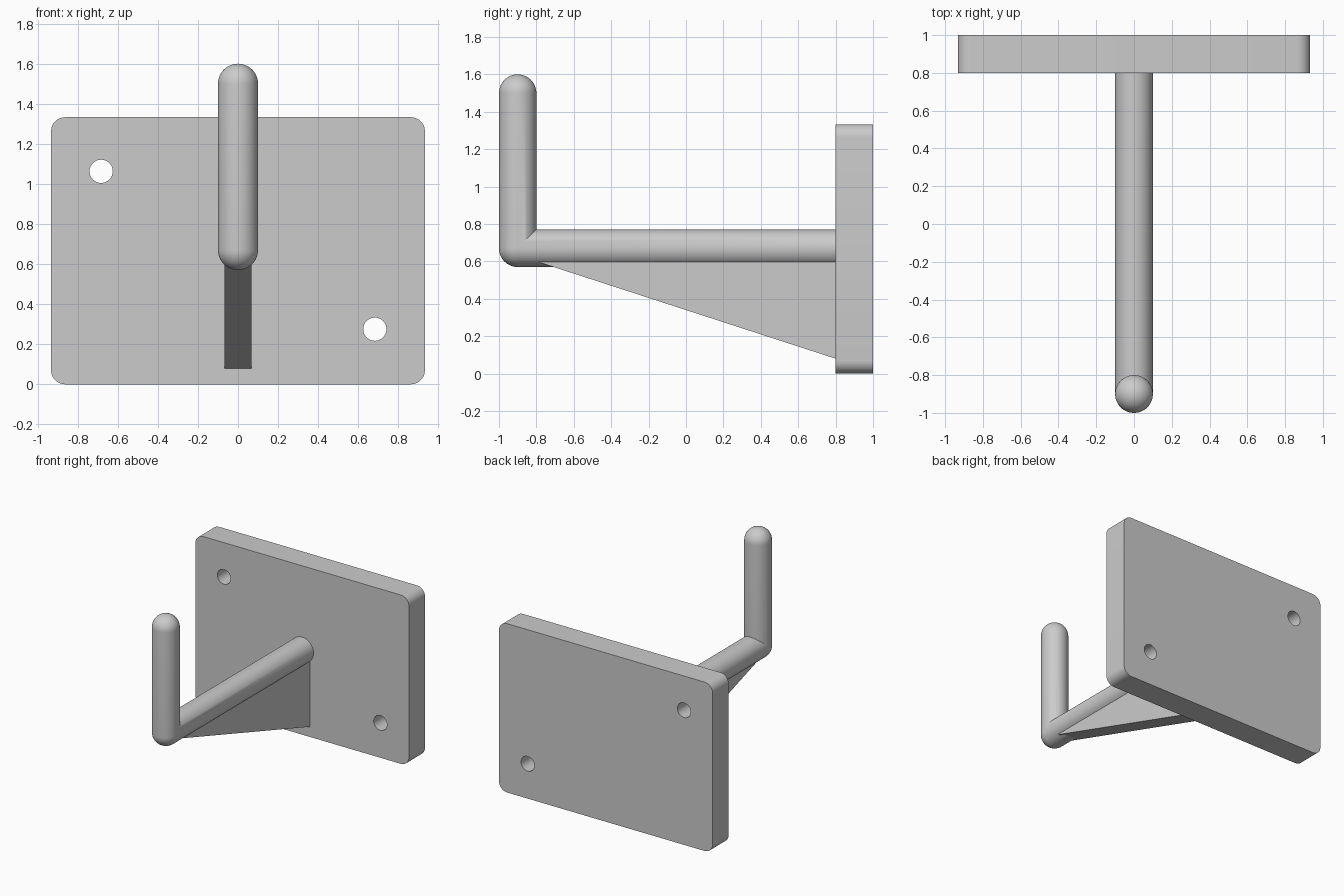
import bpy, bmesh
from math import sin, cos, pi
from mathutils import Vector

if "Cube" in bpy.data.objects:
    bpy.data.objects.remove(bpy.data.objects["Cube"])


def finish(name, bm, smooth=True):
    bmesh.ops.remove_doubles(bm, verts=bm.verts, dist=1e-5)
    bmesh.ops.recalc_face_normals(bm, faces=bm.faces)
    mesh = bpy.data.meshes.new(name)
    bm.to_mesh(mesh)
    bm.free()
    obj = bpy.data.objects.new(name, mesh)
    bpy.context.collection.objects.link(obj)
    bpy.ops.object.select_all(action='DESELECT')
    obj.select_set(True)
    bpy.context.view_layer.objects.active = obj
    if smooth:
        bpy.ops.object.shade_smooth_by_angle(angle=pi / 6)
    return obj


def prism(name, profile, direction, smooth=True):
    """Extrude a flat outline of 3D points along a direction."""
    bm = bmesh.new()
    face = bm.faces.new([bm.verts.new(p) for p in profile])
    new = bmesh.ops.extrude_face_region(bm, geom=[face], use_keep_orig=True)["geom"]
    bmesh.ops.translate(bm, vec=Vector(direction),
                        verts=[g for g in new if isinstance(g, bmesh.types.BMVert)])
    return finish(name, bm, smooth)


def circle(x, y, z, r, n):
    return [(x + r * cos(2 * pi * i / n), y, z + r * sin(2 * pi * i / n)) for i in range(n)]


# Wall plate with rounded corners
W, H, R, STEPS = 0.933, 1.333, 0.07, 8
corners = [(W - R, H - R), (R - W, H - R), (R - W, R), (W - R, R)]
outline = []
for k, (cx, cz) in enumerate(corners):
    for i in range(STEPS + 1):
        a = (k + i / STEPS) * pi / 2
        outline.append((cx + R * cos(a), 0.8, cz + R * sin(a)))
plate = prism("wall_plate", outline, (0, 0.2, 0))

# Two diagonal screw holes
for x, z in [(-0.683, 1.063), (0.683, 0.275)]:
    cutter = prism("hole_cutter", circle(x, 0.7, z, 0.058, 40), (0, 0.4, 0))
    cutter.hide_render = True
    bpy.context.view_layer.objects.active = plate
    mod = plate.modifiers.new("screw_hole", 'BOOLEAN')
    mod.object, mod.operation, mod.solver = cutter, 'DIFFERENCE', 'EXACT'
    bpy.ops.object.modifier_apply(modifier=mod.name)
    bpy.data.objects.remove(cutter)
bpy.ops.object.select_all(action='DESELECT')
plate.select_set(True)
bpy.ops.object.shade_smooth_by_angle(angle=pi / 6)

# Hook rod: straight arm, elbow (ball outside, mitre inside), upright, dome
N, r, ey, ez, top = 48, 0.1, -0.9, 0.67, 1.5
angles = [2 * pi * i / N for i in range(N)]
rings = [[(r * cos(t), 0.8, ez - r * sin(t)) for t in angles]]
for k in range(13):
    phi = k / 12 * pi / 2
    ring = []
    for t in angles:
        s = r * sin(t)
        if s >= 0:
            ring.append((r * cos(t), ey - s * sin(phi), ez - s * cos(phi)))
        else:
            ring.append((r * cos(t), ey - s, ez - s))
    rings.append(ring)
for k in range(13):
    a = k / 12 * pi / 2
    rr = r * cos(a)
    rings.append([(rr * cos(t), ey - rr * sin(t), top + r * sin(a)) for t in angles])

bm = bmesh.new()
loops = [[bm.verts.new(p) for p in ring] for ring in rings]
bm.faces.new(loops[0])
for a, b in zip(loops, loops[1:]):
    for i in range(N):
        j = (i + 1) % N
        bm.faces.new((a[i], a[j], b[j], b[i]))
finish("hook_rod", bm)

# Triangular support rib under the arm
prism("support_rib", [(-0.067, 0.8, 0.08), (-0.067, -0.8, 0.6), (-0.067, 0.8, 0.6)],
      (0.134, 0, 0), smooth=False)
